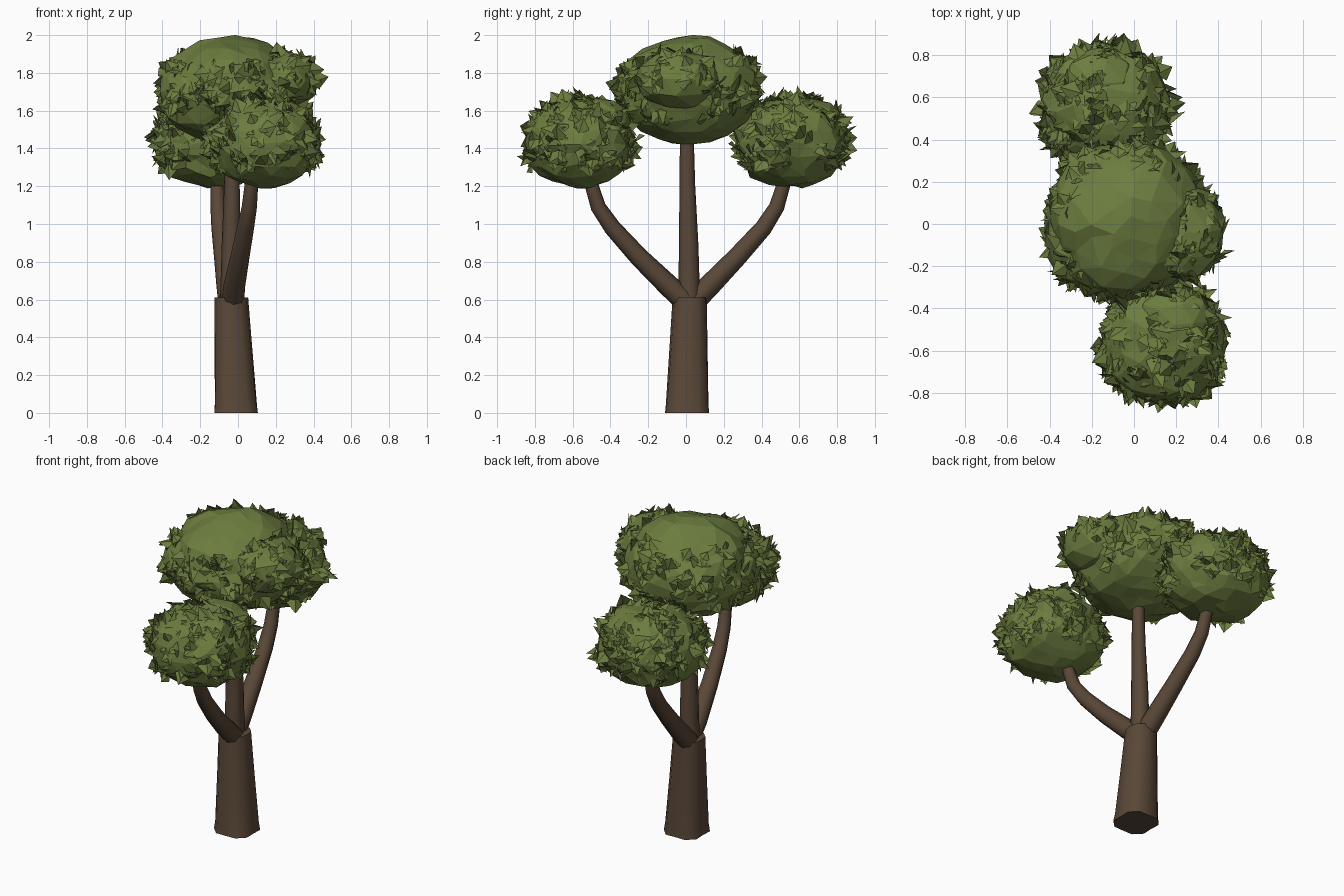
import bpy, bmesh, math, random
from mathutils import Vector, noise

if "Cube" in bpy.data.objects:
    bpy.data.objects.remove(bpy.data.objects["Cube"])

random.seed(11)


def material(name, color):
    m = bpy.data.materials.new(name)
    m.diffuse_color = (*color, 1)
    m.use_nodes = True
    m.node_tree.nodes["Principled BSDF"].inputs["Base Color"].default_value = m.diffuse_color
    return m


BARK = material("bark brown", (0.100, 0.064, 0.039))
LEAF = material("leaf green", (0.150, 0.205, 0.050))


def finish(bm, name, mat, smooth=None):
    mesh = bpy.data.meshes.new(name)
    bm.to_mesh(mesh)
    bm.free()
    mesh.materials.append(mat)
    ob = bpy.data.objects.new(name, mesh)
    bpy.context.collection.objects.link(ob)
    if smooth:
        bpy.ops.object.select_all(action='DESELECT')
        ob.select_set(True)
        bpy.context.view_layer.objects.active = ob
        bpy.ops.object.shade_smooth_by_angle(angle=math.radians(smooth))
    return ob


def limb(name, points, sides, wobble=0.0, upright=False, flare=()):
    """Tapered tube through (x, y, z, radius) points; flare squares off a ring."""
    bm = bmesh.new()
    rings = []
    path = [Vector(p[:3]) for p in points]
    lumps = [1 + random.uniform(-wobble, wobble) for _ in range(sides)]
    for i, p in enumerate(path):
        d = path[min(i + 1, len(path) - 1)] - path[max(i - 1, 0)]
        d = Vector((0, 0, 1)) if upright else d.normalized()
        u = Vector((1, 0, 0))
        u = (u - d * u.dot(d)).normalized()
        v = d.cross(u)
        ring = []
        for k in range(sides):
            a = math.tau * k / sides
            r = points[i][3] * lumps[k]
            if flare:
                r *= 1 + flare[i] * math.sin(2 * a) ** 2
            ring.append(bm.verts.new(p + (u * math.cos(a) + v * math.sin(a)) * r))
        rings.append(ring)
    for a, b in zip(rings, rings[1:]):
        for k in range(sides):
            n = (k + 1) % sides
            bm.faces.new((a[k], a[n], b[n], b[k]))
    bm.faces.new(rings[0][::-1])
    bm.faces.new(rings[-1])
    return finish(bm, name, BARK, 55)


# Trunk, squarer at the foot, and three branches
limb("trunk", [(-0.01, 0.005, 0, 0.114), (-0.012, 0.007, 0.05, 0.112),
               (-0.025, 0.014, 0.35, 0.100), (-0.036, 0.02, 0.61, 0.090)],
     12, 0.02, upright=True, flare=(0.22, 0.16, 0.10, 0.05))
limb("middle_branch", [(-0.035, 0.017, 0.55, 0.058), (-0.033, 0.014, 0.9, 0.050),
                       (-0.03, 0.007, 1.2, 0.041), (-0.03, 0.004, 1.5, 0.035)],
     8, 0.06, upright=True)
limb("front_branch", [(-0.03, 0.03, 0.56, 0.062), (-0.02, -0.09, 0.67, 0.059),
                      (0.01, -0.25, 0.825, 0.052), (0.04, -0.39, 0.98, 0.046),
                      (0.06, -0.465, 1.09, 0.041), (0.072, -0.505, 1.22, 0.036),
                      (0.08, -0.52, 1.30, 0.03)], 8, 0.03)
limb("back_branch", [(-0.04, 0.01, 0.56, 0.062), (-0.055, 0.12, 0.67, 0.059),
                     (-0.075, 0.27, 0.825, 0.052), (-0.095, 0.41, 0.98, 0.046),
                     (-0.105, 0.48, 1.09, 0.041), (-0.11, 0.52, 1.22, 0.036),
                     (-0.11, 0.53, 1.30, 0.03)], 8, 0.03)


def leaf(bm, p, n, size):
    """Broad folded leaf, lying close to the crown with its tip raised."""
    t = Vector([random.gauss(0, 1) for _ in range(3)])
    t = (t - n * t.dot(n)).normalized()
    s = n.cross(t)
    lean = random.uniform(0.05, 0.5)
    d = (t * (1 - lean) + n * lean).normalized()
    up = d.cross(s)
    if up.dot(n) < 0:
        up = -up
    base = p - n * 0.008 - t * size * 0.3
    b = bm.verts.new(base)
    l = bm.verts.new(base + d * size * 0.45 + s * size * 0.45 - up * size * 0.15)
    r = bm.verts.new(base + d * size * 0.45 - s * size * 0.45 - up * size * 0.15)
    tip = bm.verts.new(base + d * size)
    bm.faces.new((b, tip, l))
    bm.faces.new((b, r, tip))


def crown(name, center, radii, leaves, bare_top=2.0, detail=3, square=0.0):
    """Rough faceted ellipsoid with leaf tufts, bare underneath."""
    bm = bmesh.new()
    bmesh.ops.create_icosphere(bm, subdivisions=detail, radius=1)
    c, rad = Vector(center), Vector(radii)
    for v in bm.verts:
        shift = Vector([random.uniform(-0.07, 0.07) for _ in range(3)])
        p = (v.co + shift).normalized()
        k = 1 + 0.08 * noise.noise(p * 2.2 + c * 5) + random.uniform(-0.035, 0.035)
        k += square * (1 - max(abs(q) for q in p))     # boxier shoulders
        v.co = c + p * rad * k
    bm.normal_update()
    spots = []
    for f in bm.faces:
        m = f.calc_center_median()
        if -0.5 < (m.z - c.z) / rad.z < bare_top:
            spots.append((m, f.normal.copy()))
    for _ in range(leaves // 3):
        p, n = random.choice(spots)
        for _ in range(3):
            off = Vector([random.uniform(-0.035, 0.035) for _ in range(3)])
            leaf(bm, p + off - n * off.dot(n), n, random.uniform(0.06, 0.115))
    return finish(bm, name, LEAF)


# Crowns, each with smaller lumps on its sides
crown("middle_crown", (-0.04, 0.02, 1.705), (0.375, 0.375, 0.287), 330, 0.7, square=0.05)
crown("middle_crown_right_lump", (0.25, -0.04, 1.76), (0.18, 0.23, 0.16), 130, detail=2)
crown("middle_crown_left_lump", (-0.25, -0.09, 1.70), (0.17, 0.22, 0.16), 90, detail=2)
crown("front_crown", (0.14, -0.565, 1.43), (0.29, 0.285, 0.236), 390, square=0.15)
crown("front_crown_lump", (0.19, -0.47, 1.54), (0.19, 0.18, 0.13), 50, detail=2)
crown("back_crown", (-0.14, 0.56, 1.43), (0.305, 0.285, 0.236), 390, square=0.15)
crown("back_crown_lump", (-0.16, 0.67, 1.53), (0.19, 0.17, 0.13), 50, detail=2)
